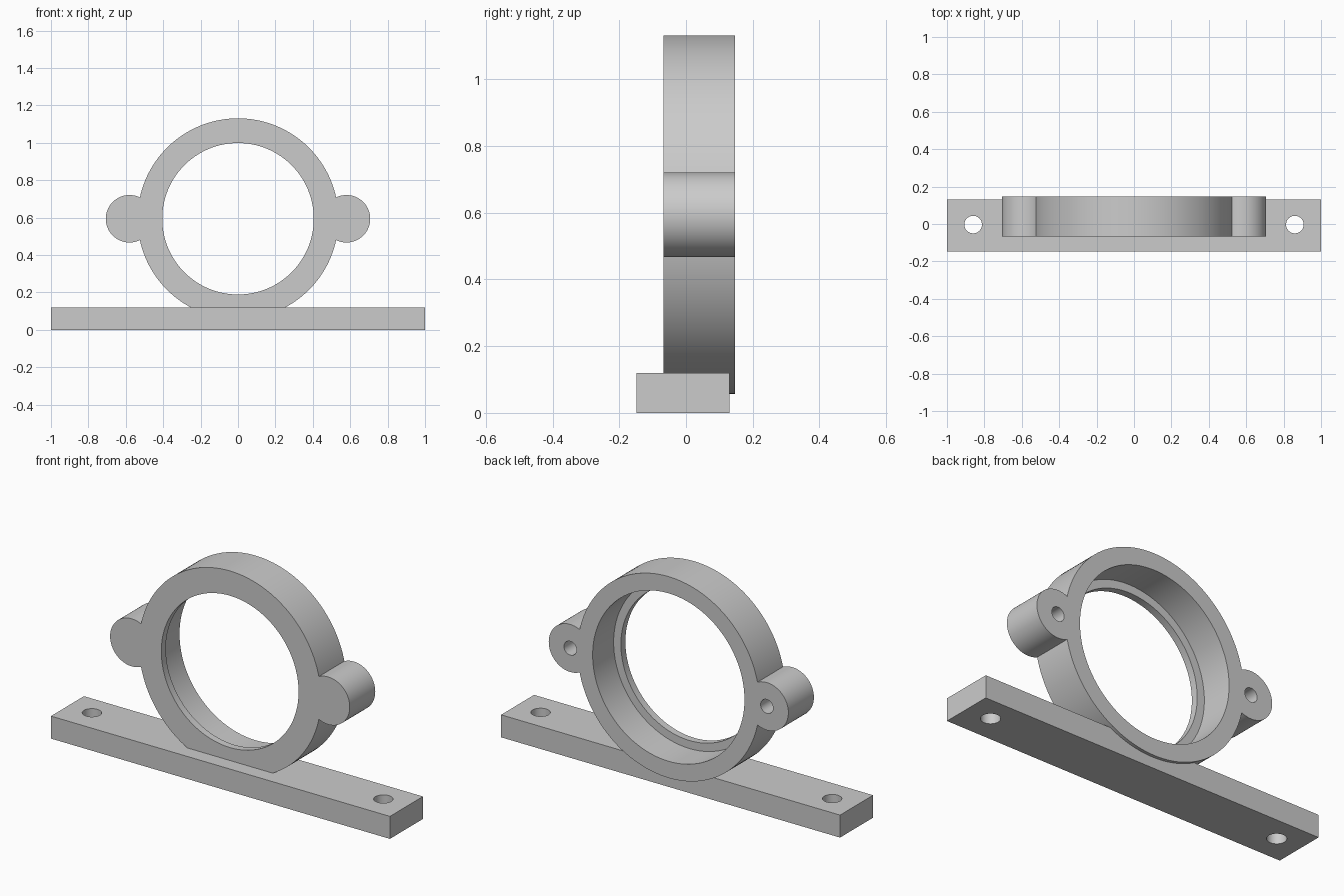
import bpy
import math

cube = bpy.data.objects.get("Cube")
if cube:
    bpy.data.objects.remove(cube, do_unlink=True)

gray = bpy.data.materials.new("plain_gray")
gray.use_nodes = True
gray.diffuse_color = (0.6, 0.6, 0.6, 1)
gray.node_tree.nodes["Principled BSDF"].inputs["Base Color"].default_value = (0.6, 0.6, 0.6, 1)

FRONT, BACK = -0.068, 0.147      # housing faces along y
AXIS_Z = 0.594                   # height of the ring axis
LUG_X = 0.58


def finish(obj, name):
    obj.name = obj.data.name = name
    bpy.ops.object.transform_apply(location=True, rotation=True, scale=True)
    obj.data.materials.clear()
    obj.data.materials.append(gray)
    return obj


def cylinder_y(name, x, radius, y0, y1, sides=96):
    """Cylinder along y at the height of the ring axis."""
    bpy.ops.mesh.primitive_cylinder_add(
        vertices=sides, radius=radius, depth=y1 - y0,
        location=(x, (y0 + y1) / 2, AXIS_Z), rotation=(math.pi / 2, 0, 0))
    return finish(bpy.context.object, name)


def combine(target, tool, operation):
    """Apply a boolean and discard the tool object."""
    mod = target.modifiers.new(operation.lower(), "BOOLEAN")
    mod.operation, mod.object, mod.solver = operation, tool, "EXACT"
    bpy.context.view_layer.objects.active = target
    bpy.ops.object.modifier_apply(modifier=mod.name)
    bpy.data.objects.remove(tool, do_unlink=True)


def smooth(obj):
    bpy.ops.object.select_all(action="DESELECT")
    obj.select_set(True)
    bpy.context.view_layer.objects.active = obj
    bpy.ops.object.shade_smooth_by_angle(angle=math.radians(30))


# Base bar with two vertical mounting holes
bpy.ops.mesh.primitive_cube_add(size=1, location=(0, -0.009, 0.06))
bpy.context.object.scale = (2, 0.278, 0.12)
base = finish(bpy.context.object, "base_bar")
for side in (-1, 1):
    bpy.ops.mesh.primitive_cylinder_add(
        vertices=48, radius=0.047, depth=0.4, location=(side * 0.86, -0.003, 0.06))
    combine(base, finish(bpy.context.object, "mounting_hole"), "DIFFERENCE")

# Ring housing with a round lug on each side
housing = cylinder_y("ring_housing", 0, 0.537, FRONT, BACK, 128)
for side in (-1, 1):
    lug = cylinder_y("side_lug", side * LUG_X, 0.127, FRONT, BACK, 64)
    combine(housing, lug, "UNION")

# Through opening, and wider bore from the back that leaves a front lip
combine(housing, cylinder_y("opening", 0, 0.405, -0.3, 0.3, 128), "DIFFERENCE")
combine(housing, cylinder_y("bore", 0, 0.448, -0.03, 0.3, 128), "DIFFERENCE")

# Blind screw holes in the back of the lugs
for side in (-1, 1):
    hole = cylinder_y("screw_hole", side * LUG_X, 0.037, 0.01, 0.3, 32)
    combine(housing, hole, "DIFFERENCE")

for part in (base, housing):
    smooth(part)
